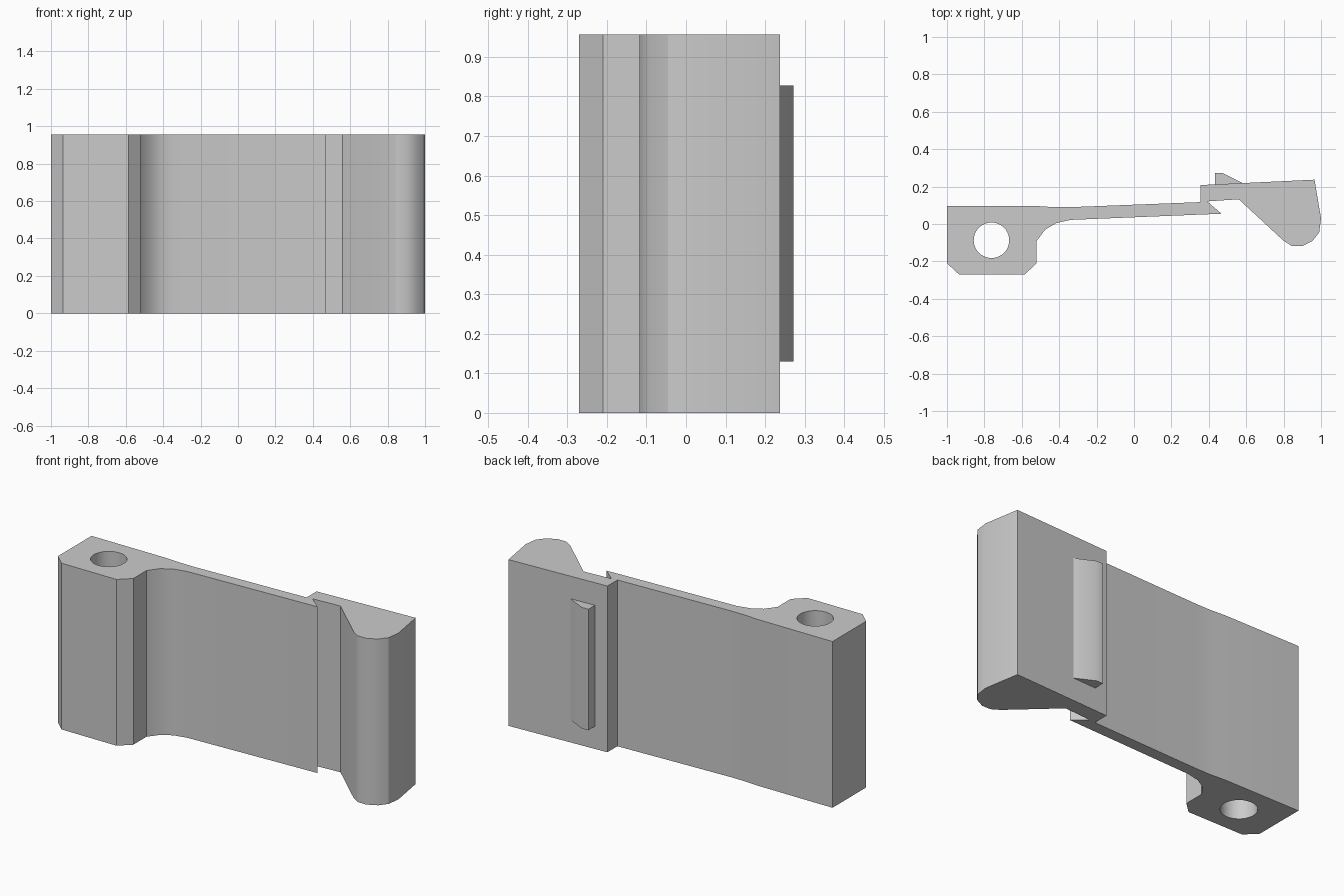
import bpy
import bmesh
import math

cube = bpy.data.objects.get("Cube")
if cube:
    bpy.data.objects.remove(cube, do_unlink=True)

HEIGHT = 0.957

grey = bpy.data.materials.new("light grey plastic")
grey.use_nodes = True
colour = (0.6, 0.6, 0.6, 1)
grey.diffuse_color = colour
grey.node_tree.nodes["Principled BSDF"].inputs["Base Color"].default_value = colour


def extrude_profile(name, points, z0, z1):
    """Upright prism from a plan outline."""
    bm = bmesh.new()
    face = bm.faces.new([bm.verts.new((x, y, z0)) for x, y in points])
    result = bmesh.ops.extrude_face_region(bm, geom=[face])
    top = [v for v in result["geom"] if isinstance(v, bmesh.types.BMVert)]
    bmesh.ops.translate(bm, verts=top, vec=(0, 0, z1 - z0))
    bmesh.ops.recalc_face_normals(bm, faces=bm.faces)
    mesh = bpy.data.meshes.new(name)
    bm.to_mesh(mesh)
    bm.free()
    mesh.materials.append(grey)
    obj = bpy.data.objects.new(name, mesh)
    bpy.context.collection.objects.link(obj)
    return obj


def smooth(obj):
    bpy.ops.object.select_all(action='DESELECT')
    obj.select_set(True)
    bpy.context.view_layer.objects.active = obj
    bpy.ops.object.shade_smooth_by_angle(angle=math.radians(30))


# Hinge block, thin arm, hooked notch and rounded grip in one outline
outline = [
    (-1, 0.096), (-0.52, 0.096), (-0.43, 0.09), (-0.34, 0.09),
    (0.355, 0.117), (0.355, 0.208), (0.965, 0.237),
    (1, 0.03), (0.99, -0.045), (0.955, -0.09), (0.9, -0.118),
    (0.845, -0.118), (0.8, -0.09), (0.56, 0.132),
    (0.39, 0.121), (0.468, 0.055),
    (-0.34, 0.022), (-0.415, 0.005), (-0.475, -0.03), (-0.52, -0.09),
    (-0.52, -0.21), (-0.585, -0.27), (-0.935, -0.27), (-1, -0.21),
]
body = extrude_profile("clip_body", outline, 0, HEIGHT)

# Pin hole through the hinge block
circle = [(-0.762 + 0.095 * math.cos(a), -0.087 + 0.095 * math.sin(a))
          for a in (math.tau * i / 40 for i in range(40))]
cutter = extrude_profile("pin_hole_cutter", circle, -0.1, HEIGHT + 0.1)
cutter.hide_render = True
cut = body.modifiers.new("pin_hole", 'BOOLEAN')
cut.object = cutter
cut.solver = 'EXACT'
bpy.ops.object.select_all(action='DESELECT')
body.select_set(True)
bpy.context.view_layer.objects.active = body
bpy.ops.object.modifier_apply(modifier=cut.name)
bpy.data.objects.remove(cutter, do_unlink=True)
smooth(body)

# Wedge-shaped latch on the back
latch = extrude_profile(
    "latch_wedge",
    [(0.432, 0.205), (0.432, 0.272), (0.475, 0.272), (0.585, 0.217)],
    0.13, 0.827)
smooth(latch)
